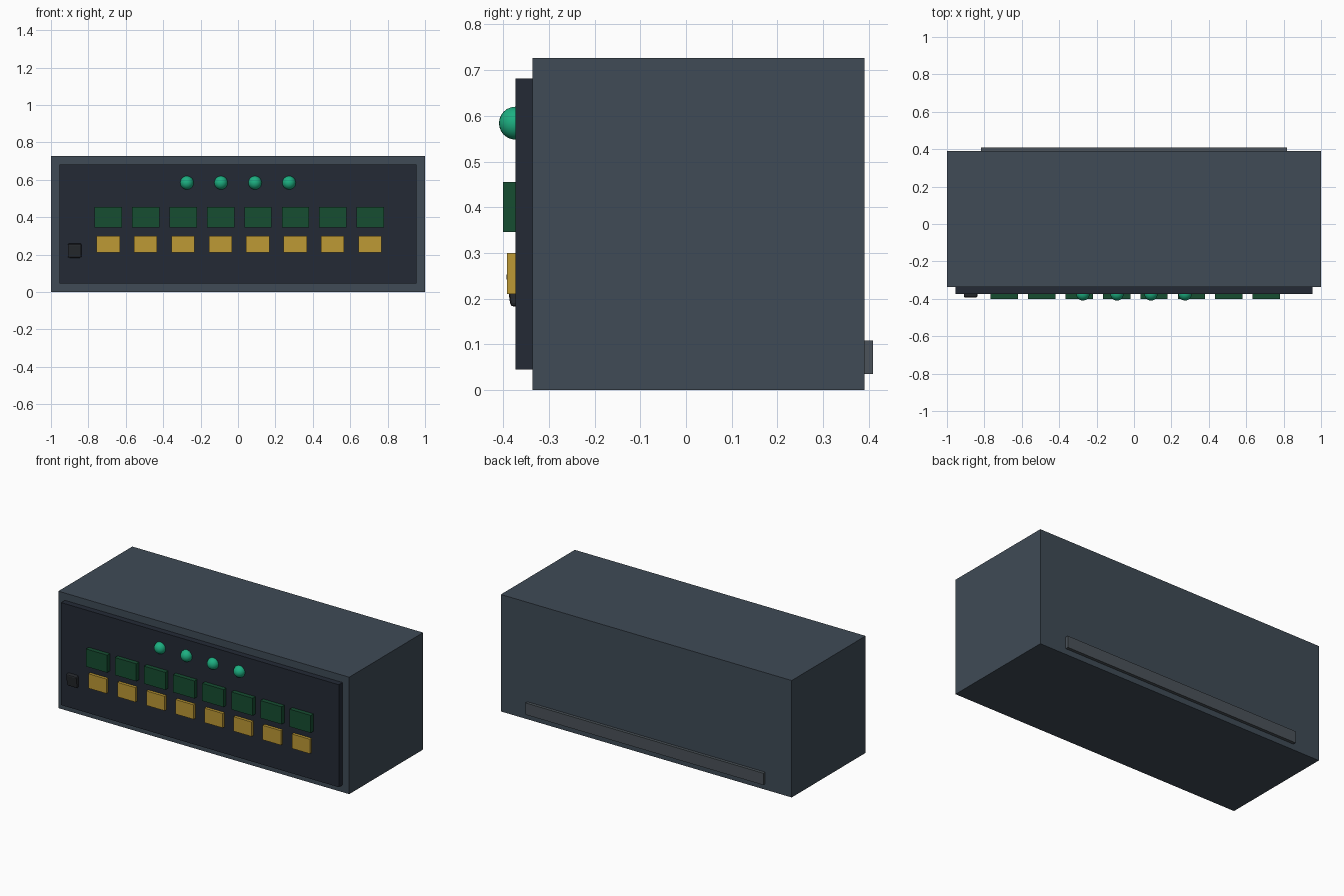
import bpy, math

if "Cube" in bpy.data.objects:
    bpy.data.objects.remove(bpy.data.objects["Cube"])


def material(name, rgb):
    m = bpy.data.materials.new(name)
    m.diffuse_color = (*rgb, 1)
    m.use_nodes = True
    m.node_tree.nodes["Principled BSDF"].inputs["Base Color"].default_value = m.diffuse_color
    return m


SLATE = material("slate", (0.05, 0.07, 0.093))
PANEL = material("dark_panel", (0.017, 0.023, 0.036))
STRIP = material("grey_strip", (0.07, 0.085, 0.1))
GREEN = material("dark_green", (0.008, 0.075, 0.031))
GOLD = material("gold", (0.51, 0.32, 0.035))
LAMP = material("lamp_green", (0.012, 0.43, 0.22))
BLACK = material("black", (0.02, 0.023, 0.028))


def box(name, x, y, z, mat):
    """Box from (min, max) ranges on each axis."""
    bpy.ops.mesh.primitive_cube_add(size=1, location=[sum(r) / 2 for r in (x, y, z)])
    o = bpy.context.object
    o.name = name
    o.scale = [r[1] - r[0] for r in (x, y, z)]
    bpy.ops.object.transform_apply(location=False, rotation=False, scale=True)
    o.data.materials.append(mat)
    return o


FACE = -0.373   # front plane of the panel
SINK = -0.366   # parts on the panel are seated slightly into it

# Case, front panel and rear connector strip
box("case", (-1, 1), (-0.336, 0.39), (0, 0.727), SLATE)
box("front_panel", (-0.955, 0.955), (FACE, -0.33), (0.045, 0.682), PANEL)
box("rear_strip", (-0.818, 0.818), (0.385, 0.409), (0.036, 0.109), STRIP)

# Two rows of eight: display windows above, push buttons below
for i in range(8):
    x = -0.693 + 0.2 * i
    box(f"display_window_{i + 1}", (x - 0.073, x + 0.073), (-0.4, SINK), (0.346, 0.455), GREEN)
    x -= 0.001
    box(f"push_button_{i + 1}", (x - 0.062, x + 0.062), (-0.391, SINK), (0.21, 0.3), GOLD)

# Four domed indicator lamps
for i in range(4):
    bpy.ops.mesh.primitive_uv_sphere_add(segments=24, ring_count=12, radius=0.036,
                                         location=(-0.273 + 0.182 * i, FACE, 0.584))
    lamp = bpy.context.object
    lamp.name = f"indicator_lamp_{i + 1}"
    lamp.data.materials.append(LAMP)
    bpy.ops.object.shade_smooth()

# Tilted rocker power switch with softened edges
switch = box("power_switch", (-0.91, -0.837), (-0.389, -0.353), (0.184, 0.26), BLACK)
switch.rotation_euler.x = math.radians(8)
bevel = switch.modifiers.new("soft_edges", "BEVEL")
bevel.width = 0.008
bevel.segments = 2
